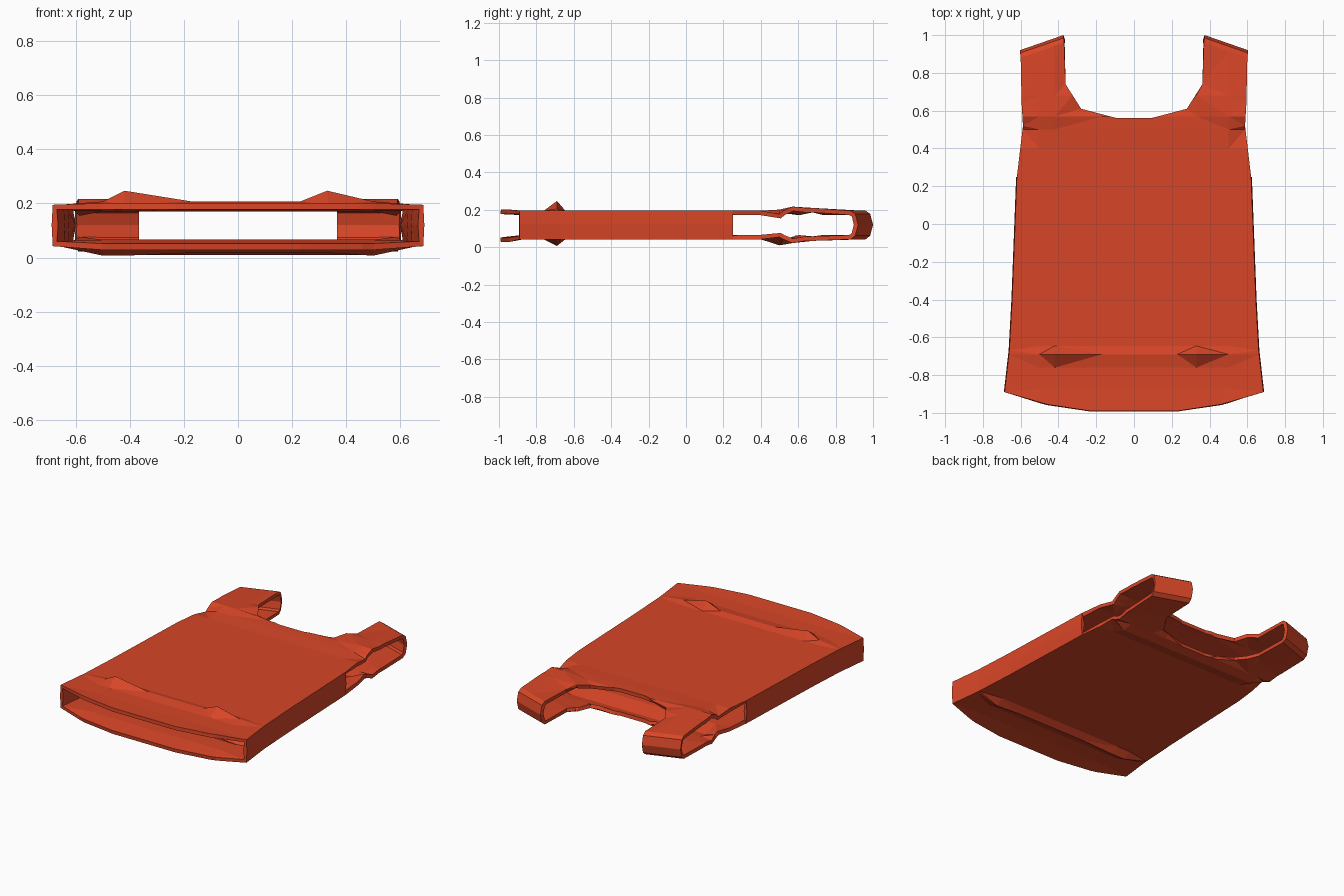
import bpy, bmesh
from mathutils import Vector

cube = bpy.data.objects.get("Cube")
if cube:
    bpy.data.objects.remove(cube, do_unlink=True)

fabric = bpy.data.materials.new("red orange fabric")
fabric.use_nodes = True
colour = (0.68, 0.06, 0.02, 1)
fabric.diffuse_color = colour
bsdf = fabric.node_tree.nodes["Principled BSDF"]
bsdf.inputs["Base Color"].default_value = colour
bsdf.inputs["Roughness"].default_value = 0.9

TOP, MID, LOW = 0.195, 0.12, 0.042

# Half outline, from the hem round the armhole and shoulder to the neckline
half = [(0.23, -0.99), (0.46, -0.955), (0.685, -0.89), (0.66, -0.67),
        (0.645, -0.4), (0.62, 0.25), (0.588, 0.52), (0.595, 0.64),
        (0.6, 0.88), (0.37, 0.96), (0.362, 0.74), (0.28, 0.61), (0.09, 0.56)]
SIDE = range(2, 5)      # outline edges closed by the side seam
SHOULDER = 8            # outline edge closed by the shoulder seam
count = len(half)
outline = half + [(-x, y) for x, y in reversed(half)]

bm = bmesh.new()
top = [bm.verts.new((x, y, TOP)) for x, y in outline]
low = [bm.verts.new((x, y, LOW)) for x, y in outline]
bm.faces.new(top)
bm.faces.new(low[::-1])


def seam(indices, offsets):
    """Close the gap between both panels with strips through offset rings."""
    rings = [[top[i] for i in indices]]
    for dx, dy, z in offsets:
        rings.append([bm.verts.new((v.co.x + (dx if v.co.x > 0 else -dx),
                                    v.co.y + dy, z)) for v in rings[0]])
    rings.append([low[i] for i in indices])
    for a, b in zip(rings, rings[1:]):
        for k in range(len(indices) - 1):
            bm.faces.new((a[k], b[k], b[k + 1], a[k + 1]))


# Side seams and rounded shoulder seams, on both sides
for flip in (False, True):
    def pick(i):
        return 2 * count - 1 - i if flip else i
    side = [pick(i) for i in range(SIDE.start, SIDE.stop + 1)]
    seam(side, [(0.004, 0, MID)])
    shoulder = [pick(SHOULDER), pick(SHOULDER + 1)]
    seam(shoulder, [(0.003, 0.025, 0.178), (0.004, 0.04, MID), (0.003, 0.025, 0.062)])


def cut(axis, value):
    co, no = Vector(), Vector()
    co[axis], no[axis] = value, 1
    bmesh.ops.bisect_plane(bm, geom=bm.verts[:] + bm.edges[:] + bm.faces[:],
                           plane_co=co, plane_no=no, dist=0.0005)


for y in (-0.87, -0.76, -0.69, -0.645, 0.4, 0.5, 0.57, 0.68):
    cut(1, y)
for x in (-0.5, -0.42, -0.17, 0.23, 0.33, 0.5):
    cut(0, x)


def near(a, b):
    return abs(a - b) < 0.008


# Cloth folds: a crease above the hem and another below the straps
for v in bm.verts:
    x, y, z = v.co
    upper, lower = near(z, TOP), near(z, LOW)
    if near(y, -0.69) and abs(x) < 0.62:
        if upper:
            v.co.z += 0.052 if near(x, -0.42) or near(x, 0.33) else 0.012
        elif lower:
            v.co.z -= 0.035 if abs(x) > 0.4 else 0.025
    elif near(y, 0.5):
        edge = abs(x) > 0.55
        if upper:
            v.co.z += -0.018 if edge else 0.006
        elif lower:
            v.co.z += 0.012 if edge else -0.032
    elif near(y, 0.57) or near(y, 0.56):
        if upper:
            v.co.z += 0.022 if abs(x) > 0.4 else 0.008
        elif lower:
            v.co.z -= 0.02
    elif near(y, 0.68) or near(y, 0.64):
        if upper:
            v.co.z += 0.015
        elif lower:
            v.co.z -= 0.008
    elif y < -0.94 and lower:
        v.co.z -= 0.014
    elif y < -0.94 and upper:
        v.co.z += 0.006

bmesh.ops.triangulate(bm, faces=bm.faces[:])
bmesh.ops.recalc_face_normals(bm, faces=bm.faces[:])
# Keep the outside of the shell facing outwards
if sum(f.normal.z * (f.calc_center_median().z - MID) for f in bm.faces) < 0:
    bmesh.ops.reverse_faces(bm, faces=bm.faces[:])

mesh = bpy.data.meshes.new("tank_top")
bm.to_mesh(mesh)
bm.free()
mesh.materials.append(fabric)
garment = bpy.data.objects.new("tank_top", mesh)
bpy.context.collection.objects.link(garment)

# Cloth thickness, grown inwards
cloth = garment.modifiers.new("cloth_thickness", 'SOLIDIFY')
cloth.thickness = 0.024
cloth.offset = -1
